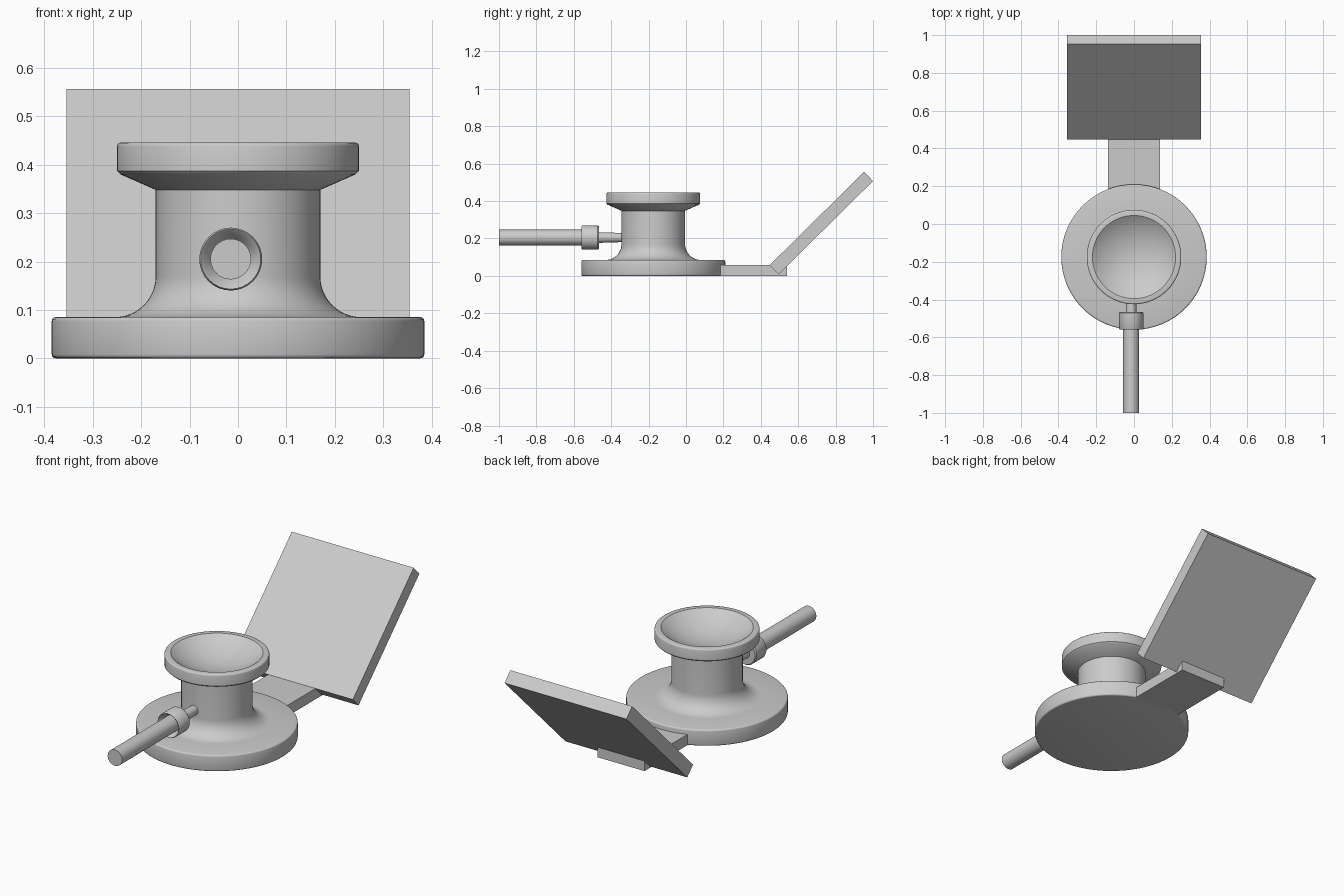
import bpy, bmesh, math
from mathutils import Matrix, Vector

if "Cube" in bpy.data.objects:
    bpy.data.objects.remove(bpy.data.objects["Cube"])


def finish(name, bm, smooth=True):
    bmesh.ops.remove_doubles(bm, verts=bm.verts, dist=1e-5)
    bmesh.ops.recalc_face_normals(bm, faces=bm.faces)
    me = bpy.data.meshes.new(name)
    bm.to_mesh(me)
    bm.free()
    ob = bpy.data.objects.new(name, me)
    bpy.context.collection.objects.link(ob)
    if smooth:
        bpy.ops.object.select_all(action='DESELECT')
        bpy.context.view_layer.objects.active = ob
        ob.select_set(True)
        bpy.ops.object.shade_smooth_by_angle(angle=math.radians(35))
    return ob


def lathe(name, profile, matrix, steps=64):
    """Spin (radius, height) points around local z, then place them."""
    bm = bmesh.new()
    vs = [bm.verts.new((r, 0, z)) for r, z in profile]
    es = [bm.edges.new(p) for p in zip(vs, vs[1:])]
    bmesh.ops.spin(bm, geom=vs + es, cent=(0, 0, 0), axis=(0, 0, 1),
                   angle=math.tau, steps=steps, use_duplicate=False)
    bmesh.ops.remove_doubles(bm, verts=bm.verts, dist=1e-5)
    bmesh.ops.transform(bm, matrix=matrix, verts=bm.verts)
    return finish(name, bm)


def extrude_x(name, outline, half_width):
    """Extrude a side outline of (y, z) points along x."""
    bm = bmesh.new()
    f = bm.faces.new([bm.verts.new((-half_width, y, z)) for y, z in outline])
    ext = bmesh.ops.extrude_face_region(bm, geom=[f])['geom']
    bmesh.ops.translate(bm, vec=Vector((2 * half_width, 0, 0)),
                        verts=[v for v in ext if isinstance(v, bmesh.types.BMVert)])
    return finish(name, bm, False)


def arc(cx, cz, r, a0, a1, n):
    return [(cx + r * math.cos(math.radians(a0 + (a1 - a0) * i / n)),
             cz + r * math.sin(math.radians(a0 + (a1 - a0) * i / n)))
            for i in range(n + 1)]


# Spool body: flanged foot, filleted neck, flared head with a dished top
profile = [(0, 0), (0.377, 0)]
profile += arc(0.377, 0.008, 0.008, -90, 0, 3)
profile += arc(0.377, 0.077, 0.008, 0, 90, 3)
profile += arc(0.255, 0.17, 0.085, 270, 180, 12)
profile += [(0.17, 0.348), (0.243, 0.380), (0.25, 0.387)]
profile += arc(0.242, 0.438, 0.008, 0, 90, 3)
dish_r, depth = 0.22, 0.075
sphere_r = (dish_r ** 2 + depth ** 2) / (2 * depth)
half = math.degrees(math.asin(dish_r / sphere_r))
profile += arc(0, 0.446 - depth + sphere_r, sphere_r, -90 + half, -90, 12)
profile[-1] = (0, 0.446 - depth)
lathe("spool_body", profile, Matrix.Translation((0, -0.175, 0)))

# Pipe parts lie along y; profile height is the y coordinate
along_y = Matrix.Translation((-0.015, 0, 0.205)) @ Matrix.Rotation(math.radians(-90), 4, 'X')
lathe("pipe", [(0, -1), (0.042, -1), (0.042, -0.48), (0, -0.48)], along_y, 32)
lathe("pipe_collar", [(0.036, -0.515), (0.058, -0.555), (0.062, -0.558), (0.065, -0.553),
                      (0.065, -0.472), (0.060, -0.465), (0, -0.465)], along_y, 32)
lathe("pipe_nipple", [(0, -0.48), (0.029, -0.48), (0.024, -0.33), (0, -0.33)], along_y, 32)

# Flat arm joining the foot to the panel
extrude_x("arm", [(0.18, 0), (0.54, 0), (0.54, 0.057), (0.18, 0.057)], 0.137)

# Wide panel leaning back at 45 degrees
extrude_x("panel", [(0.495, 0.008), (1.0, 0.507), (0.952, 0.556), (0.447, 0.057)], 0.354)
